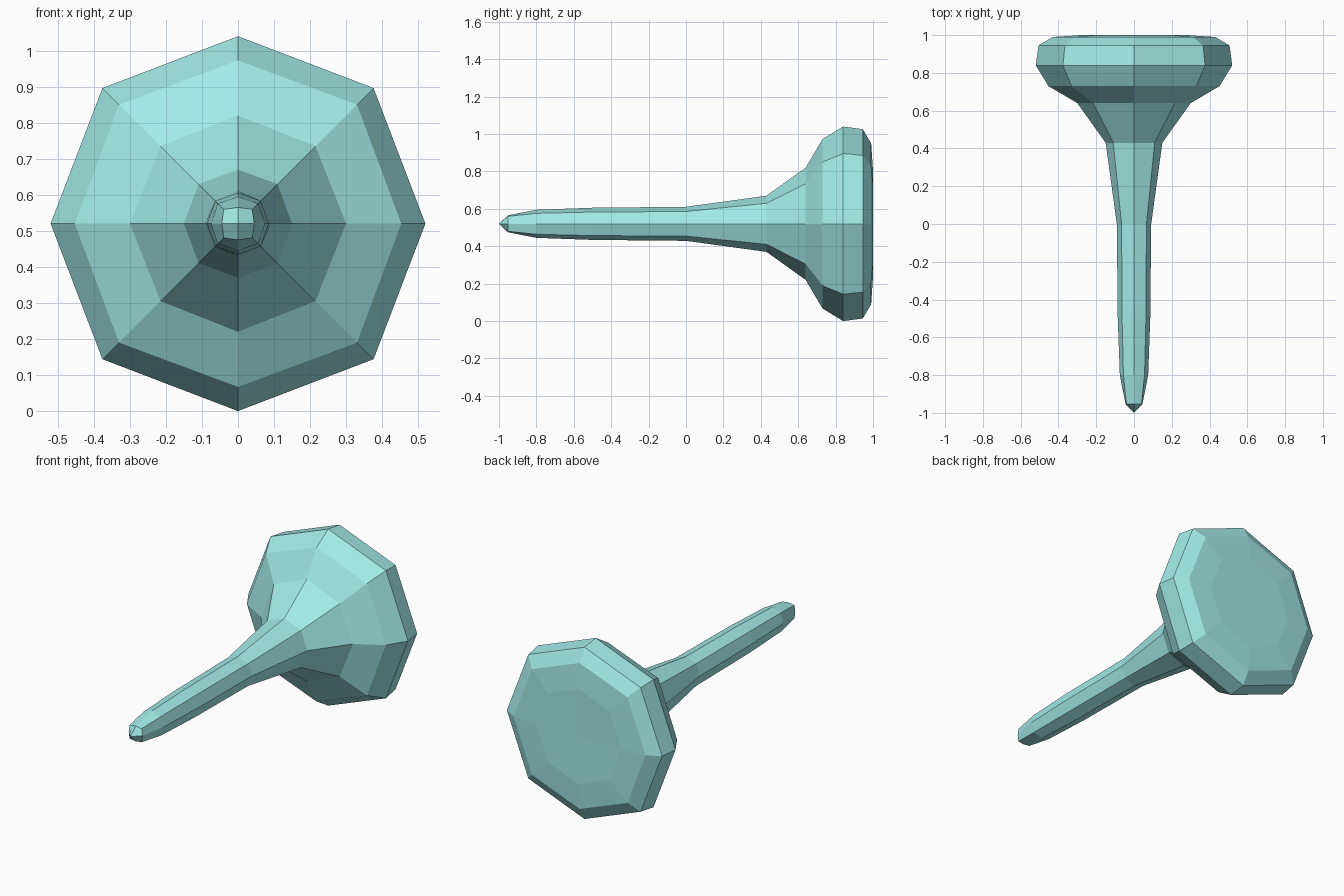
import bpy, bmesh, math

if "Cube" in bpy.data.objects:
    bpy.data.objects.remove(bpy.data.objects["Cube"])

SIDES = 8
CENTRE_Z = 0.52

# profile along y: (y, radius on the axes, radius on the diagonals)
PROFILE = [
    (-0.953, 0.045, 0.056), (-0.80, 0.075, 0.079), (-0.50, 0.086, 0.089),
    (0.00, 0.091, 0.093), (0.43, 0.15, 0.155), (0.64, 0.30, 0.304),
    (0.73, 0.453, 0.467), (0.84, 0.52, 0.532), (0.945, 0.506, 0.517),
    (0.99, 0.43, 0.44), (1.00, 0.28, 0.285),
]

bm = bmesh.new()

# octagonal rings
rings = []
for y, r_axis, r_diag in PROFILE:
    ring = []
    for i in range(SIDES):
        a = math.tau * i / SIDES
        r = r_diag if i % 2 else r_axis
        ring.append(bm.verts.new((r * math.cos(a), y, CENTRE_Z + r * math.sin(a))))
    rings.append(ring)

# side walls
for a, b in zip(rings, rings[1:]):
    for i in range(SIDES):
        j = (i + 1) % SIDES
        bm.faces.new((a[i], a[j], b[j], b[i]))

# caps: four quads meeting in a centre point
for ring, y in ((rings[0], -1.0), (rings[-1], 0.998)):
    tip = bm.verts.new((0, y, CENTRE_Z))
    for i in range(0, SIDES, 2):
        bm.faces.new((tip, ring[i], ring[i + 1], ring[(i + 2) % SIDES]))

bmesh.ops.recalc_face_normals(bm, faces=bm.faces[:])
mesh = bpy.data.meshes.new("flared_peg")
bm.to_mesh(mesh)
bm.free()

peg = bpy.data.objects.new("flared_peg", mesh)
bpy.context.collection.objects.link(peg)

# turquoise colour
mat = bpy.data.materials.new("turquoise")
mat.diffuse_color = (0.36, 0.82, 0.80, 1)
mat.use_nodes = True
mat.node_tree.nodes["Principled BSDF"].inputs["Base Color"].default_value = mat.diffuse_color
mesh.materials.append(mat)
